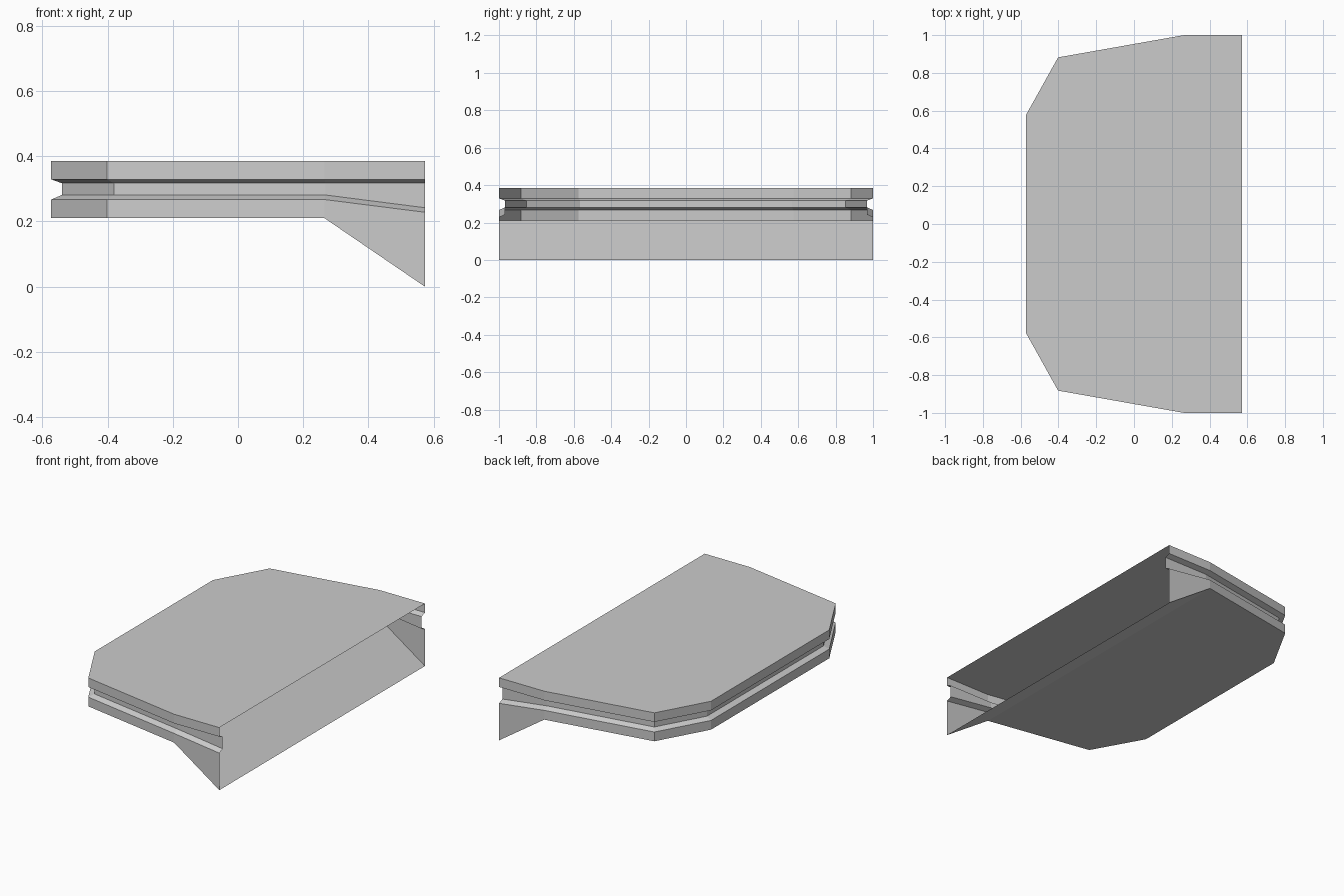
import bpy, bmesh
from mathutils import Vector

if "Cube" in bpy.data.objects:
    bpy.data.objects.remove(bpy.data.objects["Cube"])

# Plan outline, front open end round to the back open end (mirrored in y)
half = [(0.573, -1.0), (0.265, -1.0), (-0.402, -0.882), (-0.573, -0.575)]
plan = [Vector(p) for p in half + [(x, -y) for x, y in reversed(half)]]
LAST = len(plan) - 1


def inset(i, d):
    """Mitred inward offset of the plan corner i."""
    normals = []
    for a, b in ((i - 1, i), (i, i + 1)):
        if a >= 0 and b <= LAST:
            e = (plan[b] - plan[a]).normalized()
            normals.append(Vector((-e.y, e.x)))
    n = sum(normals, Vector((0, 0)))
    # The path runs clockwise, so the outward side is on its left
    if n.dot(plan[i]) > 0:
        n = -n
    k = 1 if len(normals) == 1 else 1 + normals[0].dot(normals[1])
    return plan[i] + n * d / k


# Wall profile: (inset, height, height at the open end)
profile = [
    (0.0, 0.385, 0.385),
    (0.0, 0.329, 0.329),
    (0.033, 0.317, 0.317),
    (0.033, 0.281, 0.242),
    (0.0, 0.267, 0.228),
    (0.0, 0.210, 0.0),
]

bm = bmesh.new()
rings = []
for d, z, z_end in profile:
    ring = []
    for i in range(LAST + 1):
        p = inset(i, d)
        ring.append(bm.verts.new((p.x, p.y, z_end if i in (0, LAST) else z)))
    rings.append(ring)

# Grooved side walls, left open at +x
for upper, lower in zip(rings, rings[1:]):
    for i in range(LAST):
        bm.faces.new((upper[i], upper[i + 1], lower[i + 1], lower[i]))

# Flat top, flat underside and sloping lip
bm.faces.new(rings[0])
bottom = rings[-1]
bm.faces.new(bottom[1:-1])
bm.faces.new((bottom[0], bottom[1], bottom[-2], bottom[-1]))

bmesh.ops.recalc_face_normals(bm, faces=bm.faces)
bm.faces.ensure_lookup_table()
if max(bm.faces, key=lambda f: f.calc_center_median().z).normal.z < 0:
    bmesh.ops.reverse_faces(bm, faces=bm.faces)

mesh = bpy.data.meshes.new("grooved_shell")
bm.to_mesh(mesh)
bm.free()
obj = bpy.data.objects.new("grooved_shell", mesh)
bpy.context.collection.objects.link(obj)
